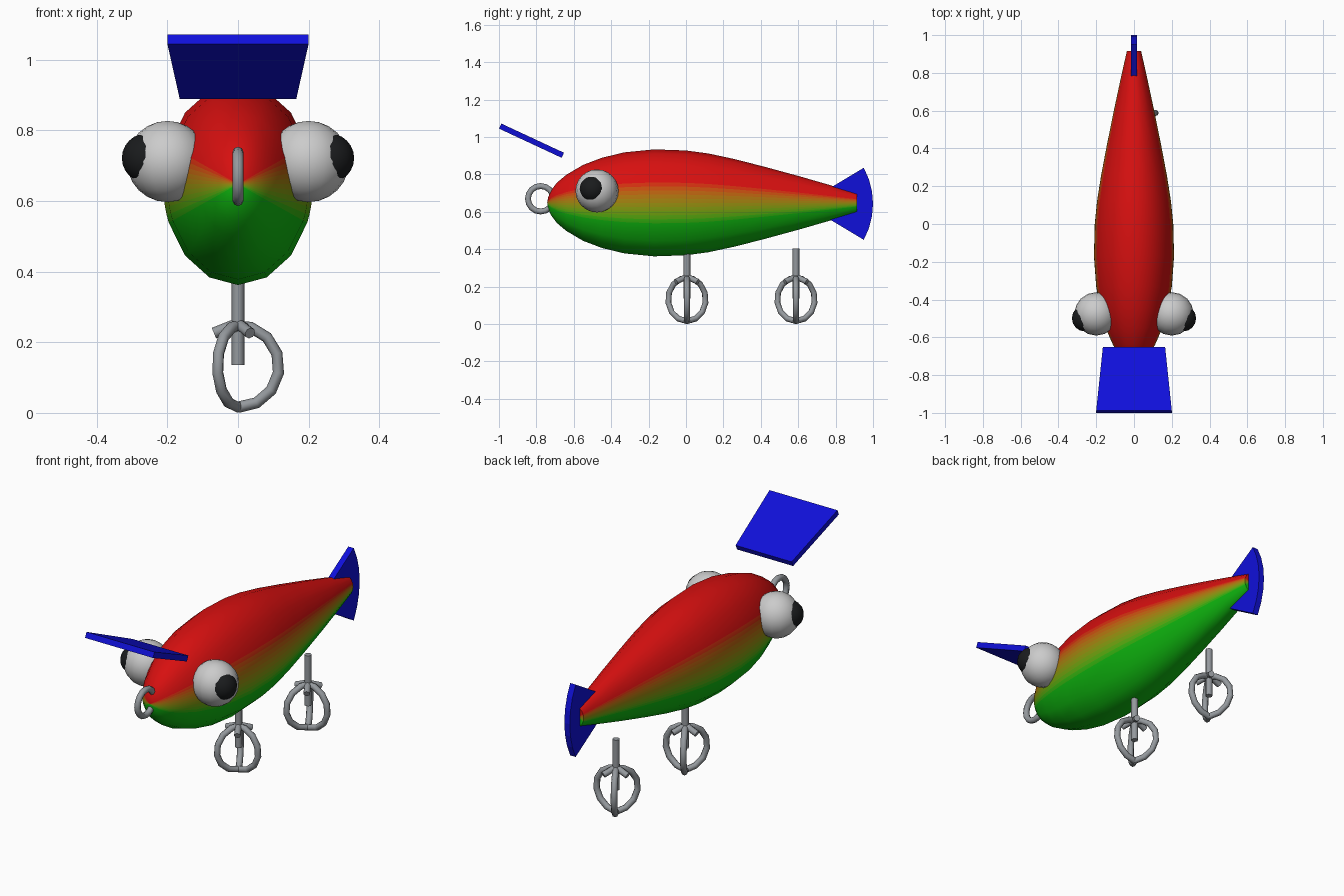
import bpy, bmesh
from math import radians, degrees, sin, cos, asin, pi
from mathutils import Vector

if "Cube" in bpy.data.objects:
    bpy.data.objects.remove(bpy.data.objects["Cube"])

RED, GREEN = (0.68, 0.005, 0.005), (0.005, 0.5, 0.005)


def material(name, rgb):
    m = bpy.data.materials.new(name)
    m.diffuse_color = (*rgb, 1)
    m.use_nodes = True
    m.node_tree.nodes["Principled BSDF"].inputs["Base Color"].default_value = m.diffuse_color
    return m


metal = material("metal", (0.3, 0.32, 0.34))
blue = material("blue", (0.005, 0.005, 0.7))
black = material("black", (0.01, 0.011, 0.012))
white = material("white", (0.8, 0.8, 0.8))


def smooth(ob, angle=40):
    bpy.ops.object.select_all(action='DESELECT')
    ob.select_set(True)
    bpy.context.view_layer.objects.active = ob
    bpy.ops.object.shade_smooth_by_angle(angle=radians(angle))


def finish(name, mat):
    ob = bpy.context.object
    ob.name = name
    ob.data.materials.append(mat)
    smooth(ob, 50)
    return ob


def from_bmesh(name, bm, mats):
    bmesh.ops.recalc_face_normals(bm, faces=bm.faces)
    me = bpy.data.meshes.new(name)
    bm.to_mesh(me)
    bm.free()
    for m in mats:
        me.materials.append(m)
    ob = bpy.data.objects.new(name, me)
    bpy.context.collection.objects.link(ob)
    return ob


def prism(name, lower, upper, mat):
    """Solid between two matching outlines."""
    bm = bmesh.new()
    a = [bm.verts.new(p) for p in lower]
    b = [bm.verts.new(p) for p in upper]
    bm.faces.new(a)
    bm.faces.new(b)
    n = len(a)
    for i in range(n):
        j = (i + 1) % n
        bm.faces.new((a[i], a[j], b[j], b[i]))
    return from_bmesh(name, bm, [mat])


# Body: 16-sided oval sections, with fine rows across the red-to-green blend
BANDS, ZC, ASPECT = 10, 0.648, 0.742
stations = [(-0.737, 0.03), (-0.722, 0.066), (-0.69, 0.108), (-0.64, 0.15),
            (-0.55, 0.203), (-0.45, 0.241), (-0.33, 0.27), (-0.17, 0.286),
            (0.0, 0.28), (0.12, 0.264), (0.26, 0.234), (0.42, 0.193),
            (0.6, 0.144), (0.77, 0.095), (0.915, 0.051)]
half = [-90, -67.5, -45] + [-22.5 + 45 * i / BANDS for i in range(BANDS + 1)] + [45, 67.5, 90]
angles = half + [180 - a for a in reversed(half[1:-1])]
bm = bmesh.new()
rings = [[bm.verts.new((ASPECT * r * cos(radians(a)), y, ZC + r * sin(radians(a))))
          for a in angles] for y, r in stations]
nose = bm.verts.new((0, -0.742, ZC))
tail = bm.verts.new((0, 0.915, ZC))
n = len(angles)
for i in range(n):
    j = (i + 1) % n
    mid = (angles[i] + (angles[j] if j else 270)) / 2
    height = degrees(asin(sin(radians(mid))))
    band = max(0, min(BANDS - 1, int((height + 22.5) / 45 * BANDS)))
    if height < -22.5:
        band = BANDS
    elif height > 22.5:
        band = BANDS + 1
    faces = [bm.faces.new((p[i], p[j], q[j], q[i])) for p, q in zip(rings, rings[1:])]
    faces.append(bm.faces.new((nose, rings[0][j], rings[0][i])))
    faces.append(bm.faces.new((tail, rings[-1][i], rings[-1][j])))
    for f in faces:
        f.material_index = band
paints = []
for k in range(BANDS):
    t = (k + 0.5) / BANDS
    paints.append(material(f"blend_{k}", [g + (r - g) * t for r, g in zip(RED, GREEN)]))
paints += [material("green", GREEN), material("red", RED)]
smooth(from_bmesh("body", bm, paints), 60)

# Eyes with protruding pupils
for side, label in ((1, "right"), (-1, "left")):
    centre = Vector((side * 0.2, -0.476, 0.712))
    look = Vector((side * 0.92, -0.36, 0.15)).normalized()
    bpy.ops.mesh.primitive_uv_sphere_add(segments=16, ring_count=12, radius=0.115, location=centre)
    finish(f"{label}_eye", white)
    bpy.ops.mesh.primitive_uv_sphere_add(segments=16, ring_count=12, radius=0.07,
                                         location=centre + look * 0.064)
    finish(f"{label}_pupil", black)

# Diving lip: tilted tapering plate ahead of the head
corners = [(-0.2, -1.0, 1.045), (0.2, -1.0, 1.045), (0.165, -0.665, 0.889), (-0.165, -0.665, 0.889)]
prism("diving_lip", corners, [(x, y + 0.0125, z + 0.027) for x, y, z in corners], blue)

# Tail fin: thin 60 degree sector
outline = [(0.63, 0.643)] + [(0.63 + 0.37 * cos(radians(a)), 0.643 + 0.385 * sin(radians(a)))
                             for a in range(-30, 31, 10)]
prism("tail_fin", [(-0.016, y, z) for y, z in outline], [(0.016, y, z) for y, z in outline], blue)

# Line ring on the nose
bpy.ops.mesh.primitive_torus_add(major_segments=16, minor_segments=8, major_radius=0.068,
                                 minor_radius=0.016, location=(0, -0.777, 0.67),
                                 rotation=(0, pi / 2, 0))
finish("nose_ring", metal)


def hook_prong(name, y0, heading):
    cu = bpy.data.curves.new(name, 'CURVE')
    cu.dimensions = '3D'
    cu.bevel_depth = 0.016
    cu.bevel_resolution = 2
    cu.use_fill_caps = True
    sp = cu.splines.new('POLY')
    sp.points.add(8)
    for k, p in enumerate(sp.points):
        a = radians(-90 + 27 * k)
        r = 0.116 * cos(a)
        p.co = (r * cos(heading), y0 + r * sin(heading), 0.132 + 0.116 * sin(a), 1)
    cu.materials.append(metal)
    bpy.context.collection.objects.link(bpy.data.objects.new(name, cu))


# Treble hooks: a shank and three curved prongs each
for label, y0 in (("front", 0.005), ("rear", 0.588)):
    bpy.ops.mesh.primitive_cylinder_add(vertices=8, radius=0.018, depth=0.268,
                                        location=(0, y0, 0.27))
    finish(f"{label}_hook_shank", metal)
    for k in range(3):
        hook_prong(f"{label}_hook_prong_{k + 1}", y0, k * 2 * pi / 3)
